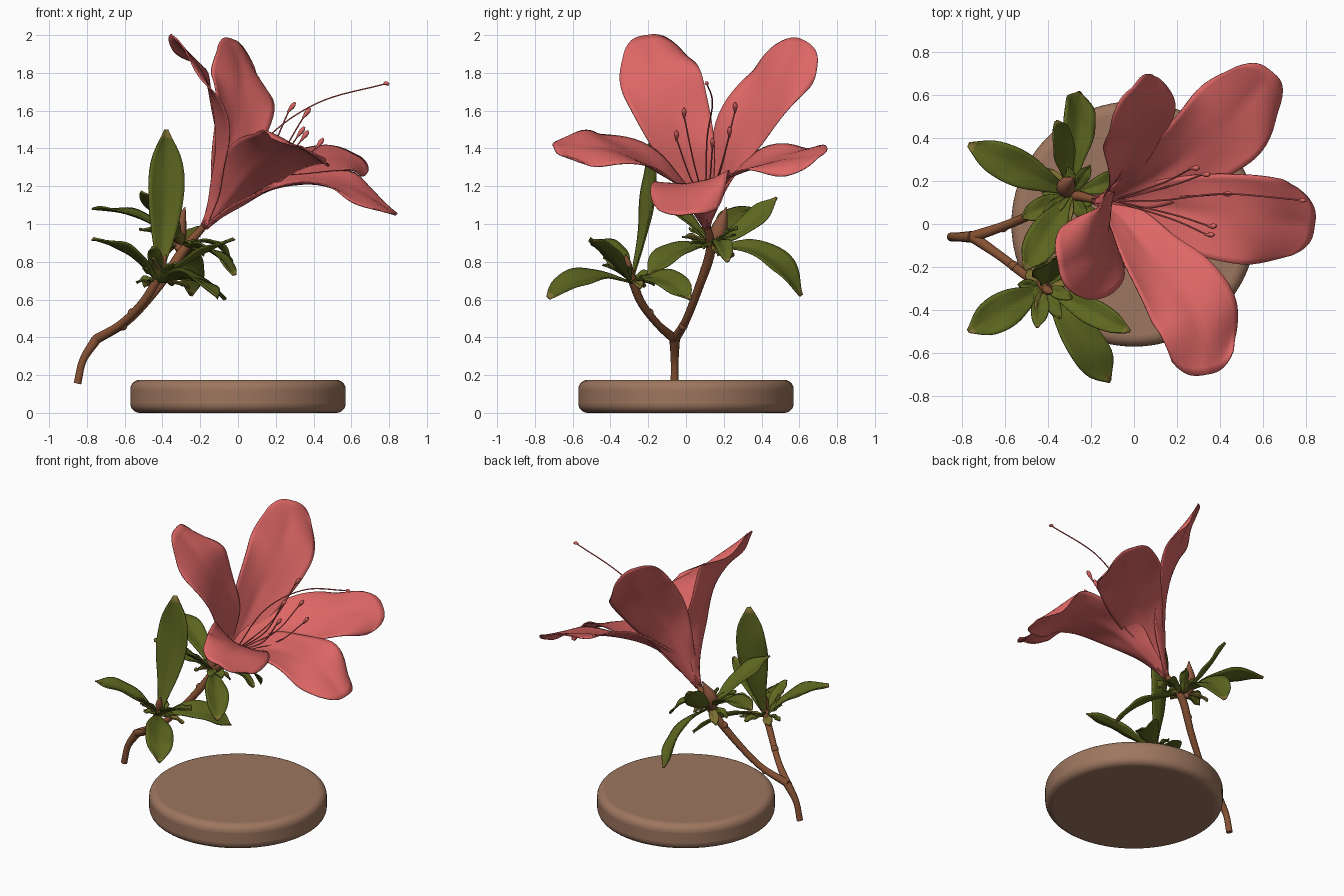
import bpy, bmesh, math, random
from mathutils import Matrix, Vector

random.seed(4)
default_cube = bpy.data.objects.get("Cube")
if default_cube:
    bpy.data.objects.remove(default_cube, do_unlink=True)


def material(name, rgb):
    m = bpy.data.materials.new(name)
    m.use_nodes = True
    m.diffuse_color = (*rgb, 1)
    bsdf = m.node_tree.nodes["Principled BSDF"]
    bsdf.inputs["Base Color"].default_value = (*rgb, 1)
    bsdf.inputs["Roughness"].default_value = 0.7
    return m


PINK = material("coral_petal", (0.72, 0.135, 0.13))
GREEN = material("olive_leaf", (0.108, 0.132, 0.014))
YOUNG = material("young_leaf", (0.2, 0.16, 0.03))
BARK = material("brown_bark", (0.24, 0.084, 0.034))
BUD = material("russet_bud", (0.28, 0.1, 0.05))
WOOD = material("tan_base", (0.34, 0.182, 0.115))


def spline(points, t):
    """Catmull-Rom through evenly spaced points, numbers or vectors."""
    last = len(points) - 1
    i = min(int(t * last), last - 1)
    f = t * last - i
    b, c = points[i], points[i + 1]
    a = points[i - 1] if i else b * 2 - c
    d = points[i + 2] if i + 2 <= last else c * 2 - b
    return b + (c - a) * (f / 2) + (a * 2 - b * 5 + c * 4 - d) * (f * f / 2) \
        + (b * 3 - c * 3 + d - a) * (f ** 3 / 2)


def finish(obj, mat):
    obj.data.materials.append(mat)
    bpy.ops.object.select_all(action='DESELECT')
    obj.select_set(True)
    bpy.context.view_layer.objects.active = obj
    return obj


def blade(name, mids, side, widths, inward, cup, ruffle, mat, rows=24, cols=12, thick=0.007):
    """Curved sheet along a midrib; cup(t) bends the edges towards inward."""
    mids = [Vector(p) for p in mids]
    side = Vector(side)
    phase = random.uniform(0, math.tau)
    bm = bmesh.new()
    grid = []
    for r in range(rows + 1):
        t = r / rows
        centre = spline(mids, t)
        tangent = (spline(mids, min(t + 0.02, 1)) - spline(mids, max(t - 0.02, 0))).normalized()
        across = (side - tangent * side.dot(tangent)).normalized()
        normal = across.cross(tangent)
        if normal.dot(Vector(inward)) < 0:
            normal = -normal
        w = max(spline(widths, t), 0.002)
        line = []
        for c in range(cols + 1):
            s = 2 * c / cols - 1
            wave = ruffle * t * abs(s) * math.sin(t * 15 + phase + s * 2)
            rib = -0.006 * math.exp(-(s * 5) ** 2) * math.sin(math.pi * t)
            line.append(bm.verts.new(centre + across * (w * s)
                                     + normal * (cup(t) * w * s * s + wave + rib)))
        grid.append(line)
    for low, high in zip(grid, grid[1:]):
        for c in range(cols):
            bm.faces.new((low[c], low[c + 1], high[c + 1], high[c]))
    mesh = bpy.data.meshes.new(name)
    bm.to_mesh(mesh)
    bm.free()
    obj = bpy.data.objects.new(name, mesh)
    bpy.context.collection.objects.link(obj)
    finish(obj, mat)
    bpy.ops.object.shade_smooth()
    shell = obj.modifiers.new("thickness", 'SOLIDIFY')
    shell.thickness = thick
    shell.offset = 0
    return obj


def tube(name, points, radii, mat, steps=24, sides=3):
    """Round tapered tube through the points."""
    points = [Vector(p) for p in points]
    curve = bpy.data.curves.new(name, 'CURVE')
    curve.dimensions = '3D'
    curve.bevel_depth = 1
    curve.bevel_resolution = sides
    curve.use_fill_caps = True
    line = curve.splines.new('POLY')
    line.points.add(steps)
    for i, p in enumerate(line.points):
        p.co = (*spline(points, i / steps), 1)
        p.radius = max(spline(radii, i / steps), 0.001)
    obj = bpy.data.objects.new(name, curve)
    bpy.context.collection.objects.link(obj)
    finish(obj, mat)
    bpy.ops.object.convert(target='MESH')
    bpy.ops.object.shade_smooth_by_angle(angle=math.radians(50))


# Round display base
bpy.ops.mesh.primitive_cylinder_add(vertices=96, radius=0.57, depth=0.175, location=(0, 0, 0.0875))
base = bpy.context.object
base.name = "display_base"
finish(base, WOOD)
bevel = base.modifiers.new("soft_edge", 'BEVEL')
bevel.width = 0.05
bevel.segments = 6
bpy.ops.object.shade_smooth_by_angle(angle=math.radians(40))

# Forked twig
fork = (-0.75, -0.06, 0.39)
tube("main_stem", [(-0.85, -0.06, 0.155), (-0.82, -0.06, 0.28), fork], [0.021, 0.021, 0.028], BARK)
tube("flower_branch", [fork, (-0.58, 0, 0.49), (-0.42, 0.07, 0.67), (-0.29, 0.13, 0.86), (-0.17, 0.11, 1.0)],
     [0.026, 0.021, 0.023, 0.026, 0.017], BARK)
tube("leaf_branch", [fork, (-0.62, -0.15, 0.47), (-0.5, -0.24, 0.59), (-0.4, -0.3, 0.75)],
     [0.026, 0.021, 0.022, 0.024], BARK)
for i, p in enumerate([(-0.61, -0.015, 0.46), (-0.37, 0.1, 0.76), (-0.56, -0.195, 0.53)]):
    bpy.ops.mesh.primitive_uv_sphere_add(segments=12, ring_count=8, radius=0.024, location=p)
    bpy.context.object.name = f"twig_knot_{i + 1}"
    finish(bpy.context.object, BARK)
    bpy.ops.object.shade_smooth()

# Pointed buds
tube("flower_bud", [(-0.31, 0.14, 0.86), (-0.315, 0.175, 0.97), (-0.28, 0.215, 1.09)], [0.022, 0.044, 0.003], BUD)
tube("leaf_bud", [(-0.41, -0.3, 0.72), (-0.4, -0.31, 0.79), (-0.38, -0.32, 0.84)], [0.02, 0.022, 0.003], BARK)

# Five flaring petals around a narrow throat
AXIS = Vector((0.62, -0.03, 0.785))
root = Vector((-0.18, 0.11, 0.98))
petals = {
    "back": ([(-0.1, 0.18, 1.2), (-0.03, 0.28, 1.45), (0.02, 0.46, 1.72), (-0.01, 0.63, 1.97)],
             (0.145, 0.12, -0.08)),
    "upper": ([(-0.14, 0.06, 1.2), (-0.11, -0.02, 1.45), (-0.16, -0.13, 1.75), (-0.35, -0.2, 2)],
              (-0.03, 0.2, 0.04)),
    "front": ([(-0.05, 0.02, 1.14), (0.09, -0.16, 1.3), (0.28, -0.41, 1.4), (0.34, -0.7, 1.41)],
              (0.19, 0.05, -0.08)),
    "rear_side": ([(-0.03, 0.15, 1.14), (0.17, 0.26, 1.27), (0.43, 0.47, 1.34), (0.64, 0.71, 1.36)],
                  (0.18, -0.14, -0.085)),
    "lower": ([(0, 0.09, 1.09), (0.22, 0.06, 1.2), (0.56, 0.02, 1.21), (0.84, 0, 1.05)],
              (0.02, 0.2, 0.04)),
}
petal_widths = [0.02, 0.05, 0.085, 0.128, 0.17, 0.2, 0.215, 0.2, 0.155]
for label, (mids, side) in petals.items():
    middle = root + AXIS * 0.5
    petal = blade(f"{label}_petal", [root] + mids, side, petal_widths, middle - Vector(mids[1]) + AXIS * 0.2,
                  lambda t: 0.5 - 0.62 * t, 0.028, PINK, rows=32, cols=16)
    # Round the blunt tip by pulling back the corners of the last rows
    ridge = Vector(mids[3]) - Vector(mids[2])
    for v in petal.data.vertices:
        row, col = divmod(v.index, 17)
        s = abs(col / 8 - 1)
        v.co -= ridge * (0.3 * s ** 3 * max(0, row / 32 - 0.7) / 0.3)

# Stamens and the long style
throat = Vector((-0.1, 0.11, 1.08))
tips = [(0.27, 0.26, 1.6), (0.35, -0.01, 1.57), (0.32, 0.23, 1.47), (0.34, -0.05, 1.45), (0.42, 0.14, 1.41)]
for i, tip in enumerate(tips):
    tip = Vector(tip)
    bend = throat.lerp(tip, 0.55) + Vector((0.035, 0, -0.035))
    heading = Vector((0.03, 0, 0.04))
    tube(f"filament_{i + 1}", [throat, bend, tip], [0.004, 0.004, 0.004], PINK, 14, 1)
    tube(f"anther_{i + 1}", [tip - heading * 0.3, tip + heading * 0.6, tip + heading * 1.1],
         [0.004, 0.013, 0.005], PINK, 8, 2)
tube("long_style", [throat, (0.13, 0.11, 1.43), (0.42, 0.14, 1.64), (0.79, 0.11, 1.745)],
     [0.004, 0.004, 0.004, 0.004], PINK, 28, 1)
tube("stigma", [(0.77, 0.11, 1.743), (0.785, 0.11, 1.745), (0.8, 0.11, 1.738)], [0.005, 0.011, 0.005], PINK, 6, 2)


# Leaves in two whorls; roll turns a leaf about its own length
def leaf(name, start, tip, arch, width, roll=0, mat=GREEN):
    start, tip = Vector(start), Vector(tip)
    along = tip - start
    flat = along.cross(Vector((0, 0, 1)))
    lift = flat.cross(along).normalized()
    side = Matrix.Rotation(math.radians(roll), 3, along) @ flat
    mids = [start, start.lerp(tip, 0.33) + lift * arch, start.lerp(tip, 0.67) + lift * arch, tip]
    profile = [width * k for k in (0.12, 0.35, 0.68, 0.95, 1, 0.78, 0.1)]
    return blade(name, mids, side, profile, lift, lambda t: 0.2, 0.008, mat, 18, 8, 0.008)


upper_node, lower_node = (-0.29, 0.14, 0.88), (-0.42, -0.29, 0.69)
whorls = {
    "upper": (upper_node, [((-0.77, 0.37, 1.08), 0.05, 0.085, 0), ((-0.25, 0.61, 0.62), 0.09, 0.09, 35),
                           ((-0.36, 0.48, 1.14), -0.02, 0.065, 40), ((-0.51, -0.21, 1.17), 0.02, 0.08, 0),
                           ((-0.02, -0.2, 0.73), 0.05, 0.08, -20), ((-0.52, 0.03, 0.97), 0.02, 0.05, 0),
                           ((-0.03, 0.22, 0.8), 0.06, 0.05, 0)]),
    "lower": (lower_node, [((-0.77, -0.5, 0.92), 0.04, 0.085, 0), ((-0.11, -0.73, 0.61), 0.06, 0.095, -20),
                           ((-0.38, -0.16, 1.5), -0.03, 0.1, 38), ((-0.07, 0.02, 0.6), 0.06, 0.08, 25),
                           ((-0.02, -0.5, 0.92), 0.02, 0.06, 0), ((-0.45, -0.48, 0.88), 0.01, 0.04, 0)]),
}
for label, (node, leaves) in whorls.items():
    for i, (tip, arch, width, roll) in enumerate(leaves):
        big = leaf(f"{label}_leaf_{i + 1}", node, tip, arch, width, roll)
        # Yellowed tip
        big.data.materials.append(YOUNG)
        for face in big.data.polygons:
            face.material_index = int(face.index >= 8 * 17)
    # Small young leaves filling the whorl
    for i in range(9):
        a = math.tau * i / 9 + 0.3
        reach = random.uniform(0.1, 0.17)
        offset = Vector((reach * math.cos(a), reach * math.sin(a), random.uniform(-0.07, 0.14)))
        leaf(f"{label}_young_leaf_{i + 1}", node, Vector(node) + offset, 0.015, 0.03,
             random.uniform(-30, 30), YOUNG if i % 3 == 0 else GREEN)
